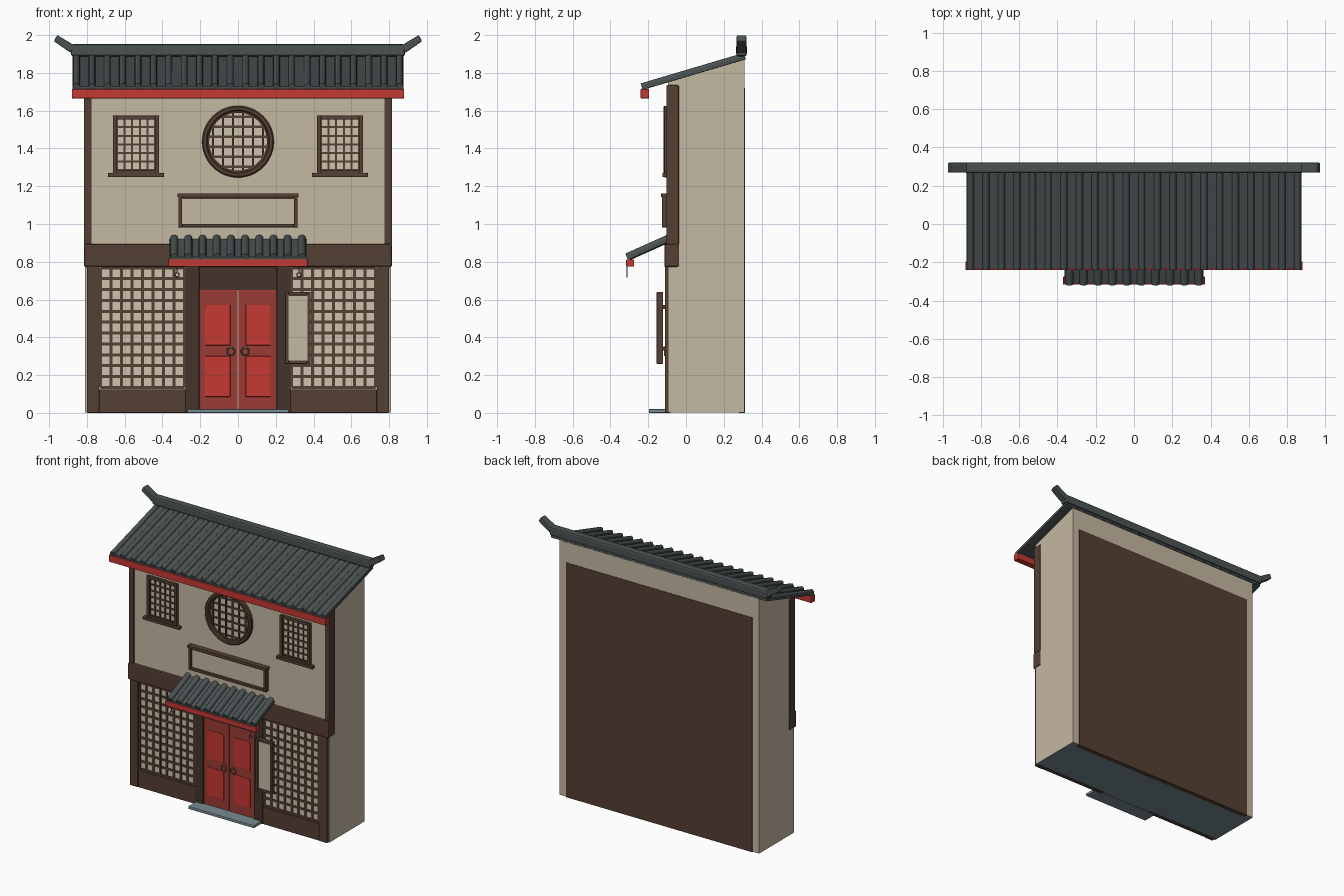
import bpy, bmesh, math
from mathutils import Vector, Matrix

if "Cube" in bpy.data.objects:
    bpy.data.objects.remove(bpy.data.objects["Cube"])


def mat(name, r, g, b):
    m = bpy.data.materials.new(name)
    m.diffuse_color = (r, g, b, 1)
    m.use_nodes = True
    m.node_tree.nodes["Principled BSDF"].inputs["Base Color"].default_value = m.diffuse_color
    return m


CREAM = mat("cream plaster", 0.56, 0.48, 0.365)
PAPER = mat("window paper", 0.62, 0.54, 0.42)
WOOD = mat("brown wood", 0.090, 0.050, 0.033)
DARK = mat("dark wood", 0.060, 0.034, 0.023)
RED = mat("bright red", 0.56, 0.040, 0.032)
DOOR = mat("door frame red", 0.33, 0.045, 0.037)
SLATE = mat("roof slate", 0.070, 0.085, 0.086)
STONE = mat("step stone", 0.19, 0.26, 0.29)
METAL = mat("grey metal", 0.13, 0.13, 0.125)


def finish(name, bm, *mats, smooth=False, bevel=0):
    bmesh.ops.recalc_face_normals(bm, faces=bm.faces)
    me = bpy.data.meshes.new(name)
    bm.to_mesh(me)
    bm.free()
    for m in mats:
        me.materials.append(m)
    if smooth:
        me.shade_smooth()
        me.set_sharp_from_angle(angle=math.radians(40))
    ob = bpy.data.objects.new(name, me)
    bpy.context.collection.objects.link(ob)
    if bevel:
        b = ob.modifiers.new("bevel", 'BEVEL')
        b.width, b.segments = bevel, 2
    return ob


def boxes(name, items, m, bevel=0):
    """Several boxes (x0, x1, y0, y1, z0, z1) in one object."""
    bm = bmesh.new()
    for x0, x1, y0, y1, z0, z1 in items:
        mx = Matrix.Translation(((x0 + x1) / 2, (y0 + y1) / 2, (z0 + z1) / 2)) @ \
            Matrix.Diagonal((x1 - x0, y1 - y0, z1 - z0, 1))
        bmesh.ops.create_cube(bm, size=1, matrix=mx)
    return finish(name, bm, m, bevel=bevel)


def both(items):
    """Items plus their mirror images in x."""
    return items + [(-b, -a, *r) for a, b, *r in items]


def prism(bm, pts, offset):
    """Extrude a flat polygon along offset."""
    f = bm.faces.new([bm.verts.new(p) for p in pts])
    g = bmesh.ops.extrude_face_region(bm, geom=[f])
    bmesh.ops.translate(bm, vec=offset,
                        verts=[v for v in g['geom'] if isinstance(v, bmesh.types.BMVert)])


def rod(bm, a, b, r, n=12):
    a, b = Vector(a), Vector(b)
    d = b - a
    mx = Matrix.Translation((a + b) / 2) @ d.to_track_quat('Z', 'Y').to_matrix().to_4x4()
    bmesh.ops.create_cone(bm, cap_ends=True, segments=n, radius1=r, radius2=r,
                          depth=d.length, matrix=mx)


def ring(bm, c, profile, n=48):
    """Sweep a closed (radius, y) profile round the y axis at c."""
    rows = [[bm.verts.new((c[0] + r * math.cos(t), c[1] + y, c[2] + r * math.sin(t)))
             for r, y in profile] for t in (2 * math.pi * i / n for i in range(n))]
    k = len(profile)
    for i in range(n):
        for j in range(k):
            p, q, j2 = rows[i], rows[(i + 1) % n], (j + 1) % k
            bm.faces.new((p[j], q[j], q[j2], p[j2]))


def wire(R, r):
    return [(R + r * math.cos(a), r * math.sin(a)) for a in (i * math.pi / 3 for i in range(6))]


def grid(x0, x1, z0, z1, nx, nz, w, y0, y1):
    """Lattice bars dividing a rectangle into nx by nz cells."""
    out = []
    for i in range(nx + 1):
        x = x0 + (x1 - x0) * i / nx
        out.append((x - w / 2, x + w / 2, y0, y1, z0, z1))
    for i in range(nz + 1):
        z = z0 + (z1 - z0) * i / nz
        out.append((x0, x1, y0 + 0.001, y1, z - w / 2, z + w / 2))
    return out


def frame(x0, x1, z0, z1, w, y0, y1):
    return [(x0, x0 + w, y0, y1, z0, z1), (x1 - w, x1, y0, y1, z0, z1),
            (x0 + w, x1 - w, y0, y1, z0, z0 + w), (x0 + w, x1 - w, y0, y1, z1 - w, z1)]


def roof(name, hx, a, b, thick, n, span, r):
    """Sloping slab from eave a to top b (y, z) with rows of round tiles."""
    bm = bmesh.new()
    prism(bm, [(-hx, *a), (-hx, *b), (-hx, b[0], b[1] + thick), (-hx, a[0], a[1] + thick)],
          (2 * hx, 0, 0))
    finish(name + "_slab", bm, SLATE)
    bm = bmesh.new()
    for i in range(n):
        x = -span + 2 * span * i / (n - 1)
        rod(bm, (x, a[0] - 0.003, a[1] + thick), (x, b[0], b[1] + thick), r)
    finish(name + "_tiles", bm, SLATE, smooth=True)


# main body, stone coloured underneath
bm = bmesh.new()
prism(bm, [(-0.81, -0.095, 0.003), (-0.81, 0.31, 0.003), (-0.81, 0.31, 1.87), (-0.81, -0.095, 1.75)],
      (1.62, 0, 0))
bm.normal_update()
body = finish("building_body", bm, CREAM, STONE)
for p in body.data.polygons:
    p.material_index = int(p.normal.z < -0.9)
boxes("back_panel", [(-0.755, 0.755, 0.28, 0.313, 0, 1.72)], WOOD)

# timber frame
boxes("upper_posts", both([(0.775, 0.816, -0.104, -0.038, 0.89, 1.735)]), WOOD, 0.006)
boxes("floor_beam", [(-0.816, 0.816, -0.115, -0.035, 0.772, 0.895)], WOOD, 0.01)
boxes("outer_posts", both([(0.735, 0.80, -0.112, -0.08, 0, 0.775)]), WOOD, 0.004)
boxes("inner_posts", both([(0.205, 0.278, -0.112, -0.08, 0, 0.775)]), DARK, 0.004)
boxes("door_lintel", [(-0.205, 0.205, -0.106, -0.08, 0.65, 0.775)], DARK)

# ground floor lattice windows
boxes("lower_window_paper", both([(0.278, 0.735, -0.098, -0.09, 0.12, 0.775)]), PAPER)
boxes("lower_lattice", both(grid(0.284, 0.728, 0.135, 0.768, 8, 11, 0.016, -0.105, -0.095)), WOOD)
boxes("lower_panels", both([(0.278, 0.735, -0.109, -0.08, 0, 0.125)]), WOOD, 0.004)

# double door with raised panels and ring handles
boxes("door_leaves", both([(0.002, 0.205, -0.103, -0.08, 0.003, 0.65)]), DOOR, 0.002)
boxes("door_panels", both([(0.04, 0.175, -0.109, -0.1, z, z + 0.215) for z in (0.085, 0.357)]),
      RED, 0.005)
bm = bmesh.new()
for x in (-0.038, 0.038):
    ring(bm, (x, -0.112, 0.325), wire(0.02, 0.004), 24)
    rod(bm, (x, -0.1, 0.345), (x, -0.119, 0.345), 0.007)
finish("door_handles", bm, METAL, smooth=True)
boxes("door_step", [(-0.267, 0.267, -0.197, -0.09, 0, 0.02)], STONE, 0.003)

# vertical and horizontal sign boards
boxes("side_sign_frame", frame(0.25, 0.385, 0.26, 0.64, 0.018, -0.155, -0.122), WOOD, 0.003)
boxes("side_sign_board", [(0.262, 0.372, -0.147, -0.128, 0.272, 0.628)], CREAM)
boxes("side_sign_bracket", [(0.262, 0.28, -0.13, -0.1, z, z + 0.02) for z in (0.33, 0.55)], WOOD)
boxes("long_sign_frame", frame(-0.315, 0.315, 0.982, 1.155, 0.019, -0.128, -0.09)
      + [(-0.321, 0.321, -0.132, -0.09, 1.142, 1.162)], WOOD, 0.003)
boxes("long_sign_board", [(-0.3, 0.3, -0.112, -0.09, 0.995, 1.145)], CREAM)

# upper square windows
boxes("upper_window_paper", both([(0.425, 0.655, -0.099, -0.09, 1.27, 1.57)]), PAPER)
boxes("upper_window_lattice", both(grid(0.438, 0.642, 1.285, 1.558, 5, 6, 0.011, -0.106, -0.095)), WOOD)
boxes("upper_window_frames", both(frame(0.418, 0.662, 1.262, 1.574, 0.021, -0.116, -0.09)), WOOD, 0.003)
boxes("upper_window_sills", both([(0.392, 0.688, -0.124, -0.09, 1.249, 1.27)]), WOOD, 0.003)

# round window
C = 1.436
bm = bmesh.new()
ring(bm, (0, 0, C), [(0.153, -0.09), (0.153, -0.11), (0.162, -0.112), (0.168, -0.12),
                     (0.183, -0.12), (0.19, -0.113), (0.19, -0.09)])
finish("round_window_frame", bm, WOOD, smooth=True)
bm = bmesh.new()
rod(bm, (0, -0.099, C), (0, -0.09, C), 0.165, 48)
finish("round_window_paper", bm, PAPER)
bars = []
for i in range(-2, 4):
    d = (i - 0.5) * 0.053
    h = math.sqrt(0.16 ** 2 - d * d)
    bars += [(d - 0.006, d + 0.006, -0.107, -0.095, C - h, C + h),
             (-h, h, -0.106, -0.095, C + d - 0.006, C + d + 0.006)]
boxes("round_window_lattice", bars, WOOD)

# main roof, eave board and ridge with upturned ends
roof("main_roof", 0.876, (-0.232, 1.71), (0.312, 1.872), 0.017, 22, 0.855, 0.018)
boxes("main_eave_board", [(-0.88, 0.88, -0.24, -0.195, 1.665, 1.714)], RED, 0.003)
boxes("roof_ridge", [(-0.885, 0.885, 0.266, 0.322, 1.888, 1.952)], SLATE, 0.012)
bm = bmesh.new()
for s in (-1, 1):
    prism(bm, [(s * x, 0.268, z) for x, z in
               ((0.865, 1.945), (0.957, 2.0), (0.975, 1.968), (0.884, 1.905))], (0, 0.052, 0))
finish("ridge_ends", bm, SLATE, bevel=0.006)

# porch roof, eave board and lantern hooks
roof("porch_roof", 0.362, (-0.31, 0.808), (-0.09, 0.908), 0.016, 10, 0.338, 0.021)
boxes("porch_eave_board", [(-0.37, 0.37, -0.317, -0.275, 0.775, 0.812)], RED, 0.003)
bm = bmesh.new()
for x in (-0.322, 0.322):
    rod(bm, (x, -0.312, 0.78), (x, -0.312, 0.742), 0.003, 8)
    ring(bm, (x, -0.312, 0.731), wire(0.011, 0.003), 16)
finish("lantern_hooks", bm, METAL, smooth=True)
